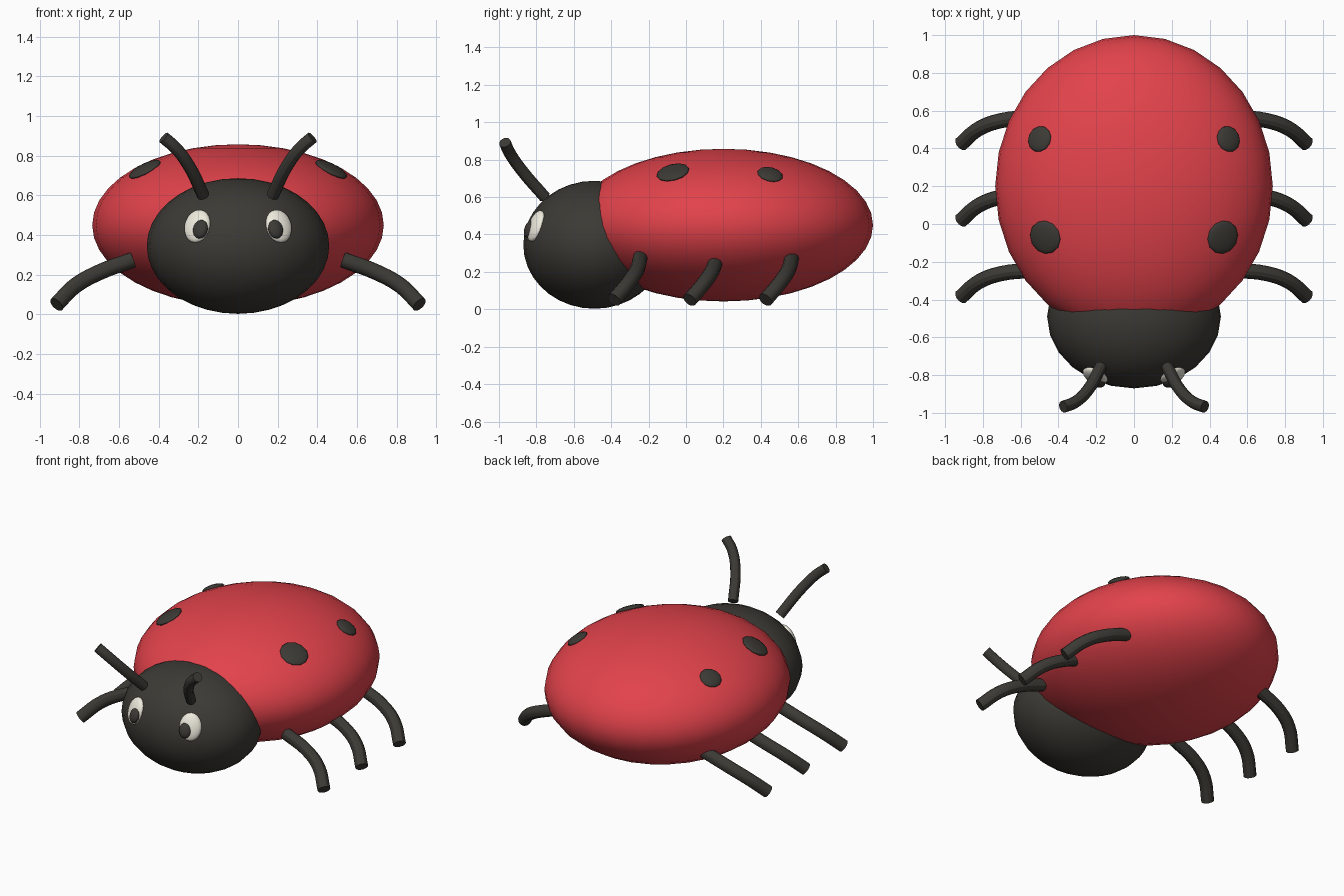
import bpy
from mathutils import Vector

if "Cube" in bpy.data.objects:
    bpy.data.objects.remove(bpy.data.objects["Cube"])


def material(name, rgb):
    m = bpy.data.materials.new(name)
    m.diffuse_color = (*rgb, 1)
    m.use_nodes = True
    m.node_tree.nodes["Principled BSDF"].inputs["Base Color"].default_value = m.diffuse_color
    return m


RED = material("red", (0.76, 0.055, 0.07))
DARK = material("dark", (0.045, 0.042, 0.035))
WHITE = material("cream", (0.85, 0.82, 0.72))


def ellipsoid(name, centre, radii, mat, seg=28, rings=20, normal=None):
    """Smooth ellipsoid; local z follows normal when one is given."""
    bpy.ops.mesh.primitive_uv_sphere_add(segments=seg, ring_count=rings, radius=1, location=centre)
    ob = bpy.context.object
    ob.name = name
    ob.scale = radii
    if normal is not None:
        ob.rotation_euler = normal.to_track_quat('Z', 'Y').to_euler()
    ob.data.materials.append(mat)
    bpy.ops.object.shade_smooth()
    return ob


def tube(name, points, radius, mat):
    """Capped round tube along a smooth path."""
    cu = bpy.data.curves.new(name, 'CURVE')
    cu.dimensions = '3D'
    cu.bevel_depth = radius
    cu.bevel_resolution = 4
    cu.use_fill_caps = True
    cu.resolution_u = 5
    sp = cu.splines.new('BEZIER')
    sp.bezier_points.add(len(points) - 1)
    for bp, co in zip(sp.bezier_points, points):
        bp.co = co
        bp.handle_left_type = bp.handle_right_type = 'AUTO'
    ob = bpy.data.objects.new(name, cu)
    bpy.context.collection.objects.link(ob)
    cu.materials.append(mat)
    bpy.ops.object.select_all(action='DESELECT')
    ob.select_set(True)
    bpy.context.view_layer.objects.active = ob
    bpy.ops.object.convert(target='MESH')
    bpy.ops.object.shade_smooth_by_angle()


def on_surface(centre, radii, p):
    """Outward normal of an ellipsoid at p."""
    return Vector([(p[i] - centre[i]) / radii[i] ** 2 for i in range(3)]).normalized()


# Wing case and head
BODY_C, BODY_R = (0, 0.2, 0.45), (0.735, 0.8, 0.408)
HEAD_C, HEAD_R = (0, -0.49, 0.345), (0.46, 0.38, 0.342)
ellipsoid("body_shell", BODY_C, BODY_R, RED)
ellipsoid("head", HEAD_C, HEAD_R, DARK, 24, 18)

for s, side in ((-1, "left"), (1, "right")):
    # Spots lying on the wing case
    for label, x, y, r in (("front", 0.47, -0.07, 0.09), ("rear", 0.5, 0.45, 0.07)):
        k = 1 - (x / BODY_R[0]) ** 2 - ((y - BODY_C[1]) / BODY_R[1]) ** 2
        p = Vector((s * x, y, BODY_C[2] + BODY_R[2] * k ** 0.5))
        ellipsoid(f"{label}_spot_{side}", p, (r, r, 0.022), DARK, 12, 8,
                  on_surface(BODY_C, BODY_R, p))

    # Eyes and pupils
    e = Vector((s * 0.205, -0.802, 0.445))
    n = on_surface(HEAD_C, HEAD_R, e)
    ellipsoid(f"eye_{side}", e, (0.07, 0.088, 0.032), WHITE, 20, 12, n)
    ellipsoid(f"pupil_{side}", (s * 0.19, -0.835, 0.43), (0.04, 0.05, 0.026), DARK, 16, 10, n)

    # Antennae
    tube(f"antenna_{side}", [(s * 0.175, -0.755, 0.6), (s * 0.245, -0.88, 0.745),
                             (s * 0.315, -0.945, 0.84), (s * 0.375, -0.968, 0.892)], 0.032, DARK)

    # Three legs per side
    for i, label in enumerate(("front", "middle", "back")):
        dy = 0.405 * i
        tube(f"{label}_leg_{side}", [(s * 0.53, -0.245 + dy, 0.275), (s * 0.7, -0.262 + dy, 0.212),
                                     (s * 0.82, -0.305 + dy, 0.145), (s * 0.915, -0.385 + dy, 0.05)],
             0.04, DARK)
